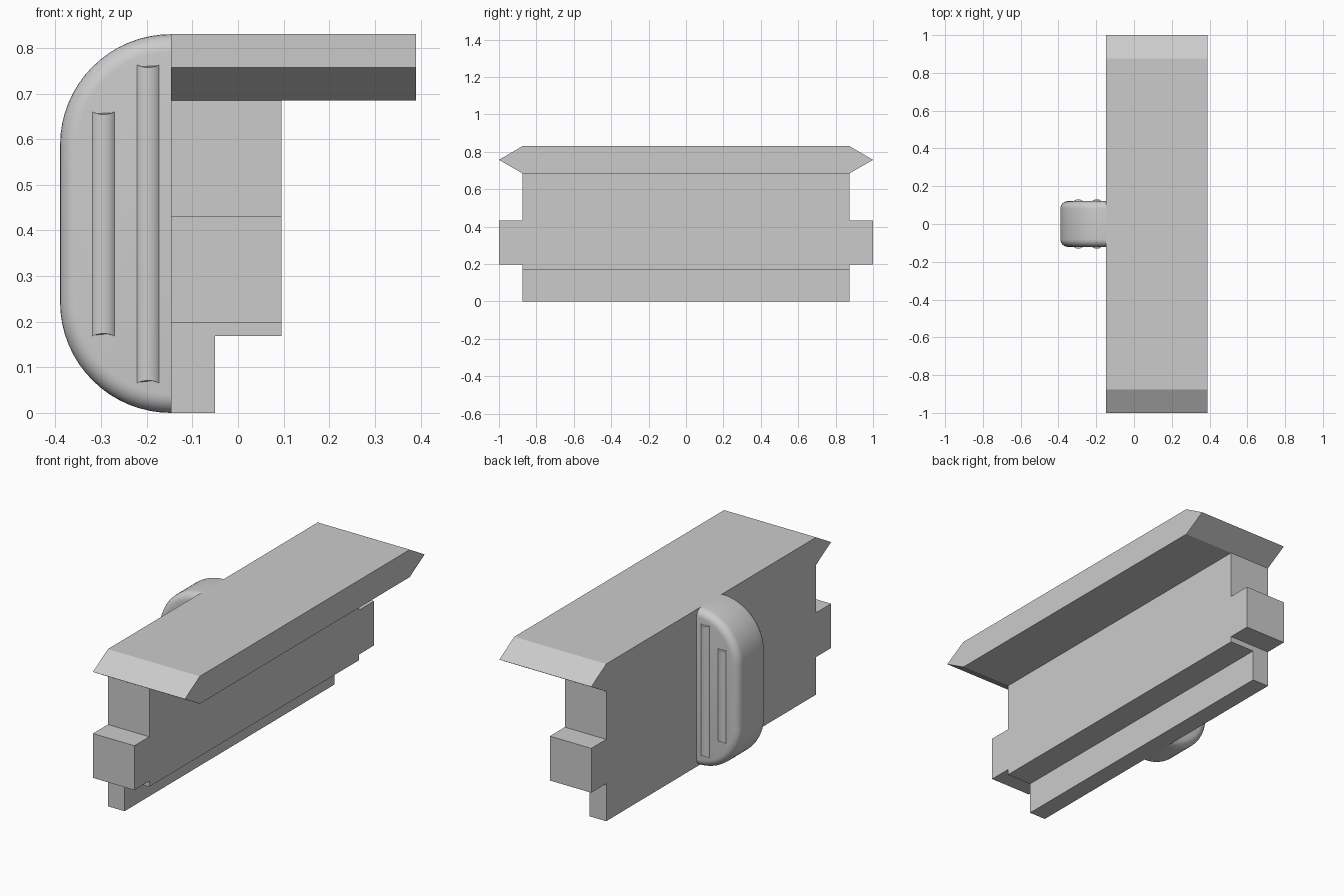
import bpy, bmesh, math

cube = bpy.data.objects.get("Cube")
if cube:
    bpy.data.objects.remove(cube, do_unlink=True)

grey = bpy.data.materials.new("plain grey")
grey.use_nodes = True
colour = (0.6, 0.6, 0.6, 1)
grey.diffuse_color = colour
grey.node_tree.nodes["Principled BSDF"].inputs["Base Color"].default_value = colour

BACK, FRONT, EDGE, TOP = -0.147, 0.095, 0.39, 0.83
HALF = 0.875


def finish(name, bm):
    bmesh.ops.recalc_face_normals(bm, faces=bm.faces[:])
    mesh = bpy.data.meshes.new(name)
    bm.to_mesh(mesh)
    bm.free()
    mesh.materials.append(grey)
    obj = bpy.data.objects.new(name, mesh)
    bpy.context.collection.objects.link(obj)
    return obj


def prism(outline, direction):
    """Closed outline of 3D points, extruded along a direction."""
    bm = bmesh.new()
    face = bm.faces.new([bm.verts.new(p) for p in outline])
    moved = bmesh.ops.extrude_face_region(bm, geom=[face])["geom"]
    bmesh.ops.translate(bm, vec=direction,
                        verts=[v for v in moved if isinstance(v, bmesh.types.BMVert)])
    return bm


def bar(name, half_profile, x_end):
    """Long bar whose side outline is mirrored front to back."""
    outline = half_profile + [(-y, z) for y, z in reversed(half_profile)]
    return finish(name, prism([(BACK, y, z) for y, z in outline], (x_end - BACK, 0, 0)))


def smooth(obj, angle):
    bpy.ops.object.select_all(action="DESELECT")
    obj.select_set(True)
    bpy.context.view_layer.objects.active = obj
    bpy.ops.object.shade_smooth_by_angle(angle=math.radians(angle))


# Long bars: pointed cap, body with end tabs, foot strip
bar("top_cap", [(HALF, 0.685), (1, 0.757), (HALF, TOP)], EDGE)
bar("body_with_tabs", [(HALF, 0.168), (HALF, 0.198), (1, 0.198), (1, 0.432),
                       (HALF, 0.432), (HALF, 0.685)], FRONT)
bar("foot_strip", [(HALF, 0), (HALF, 0.168)], -0.05)

# Rounded handle with softened rim
radius, half_width = EDGE + BACK, 0.121
outline = []
for centre, start in ((TOP - radius, 90), (radius, 180)):
    for i in range(17):
        a = math.radians(start + 90 * i / 16)
        outline.append((BACK + radius * math.cos(a), -half_width,
                        centre + radius * math.sin(a)))
bm = prism(outline, (0, 2 * half_width, 0))
rim = [e for e in bm.edges
       if abs(e.verts[0].co.y - e.verts[1].co.y) < 0.001
       and min(v.co.x for v in e.verts) < BACK - 0.001]
bmesh.ops.bevel(bm, geom=rim, offset=0.04, offset_type="OFFSET", segments=6,
                profile=0.5, affect="EDGES", clamp_overlap=True)
smooth(finish("handle", bm), 40)

# Grip ribs on both faces of the handle, with slightly sloped ends
rib_radius, rise = 0.034, 0.01
for side, label in ((-1, "front"), (1, "back")):
    for x, low, high, place in ((-0.295, 0.168, 0.66, "outer"), (-0.197, 0.065, 0.763, "inner")):
        bm = bmesh.new()
        bmesh.ops.create_cone(bm, cap_ends=True, segments=32, radius1=rib_radius,
                              radius2=rib_radius, depth=high - low)
        for v in bm.verts:
            v.co.y += side * (half_width + rise - rib_radius)
            out = max(0, abs(v.co.y) - half_width)
            v.co.z -= math.copysign(0.6 * out, v.co.z)
            v.co.x += x
            v.co.z += (low + high) / 2
        smooth(finish(f"{label}_{place}_grip_rib", bm), 40)
